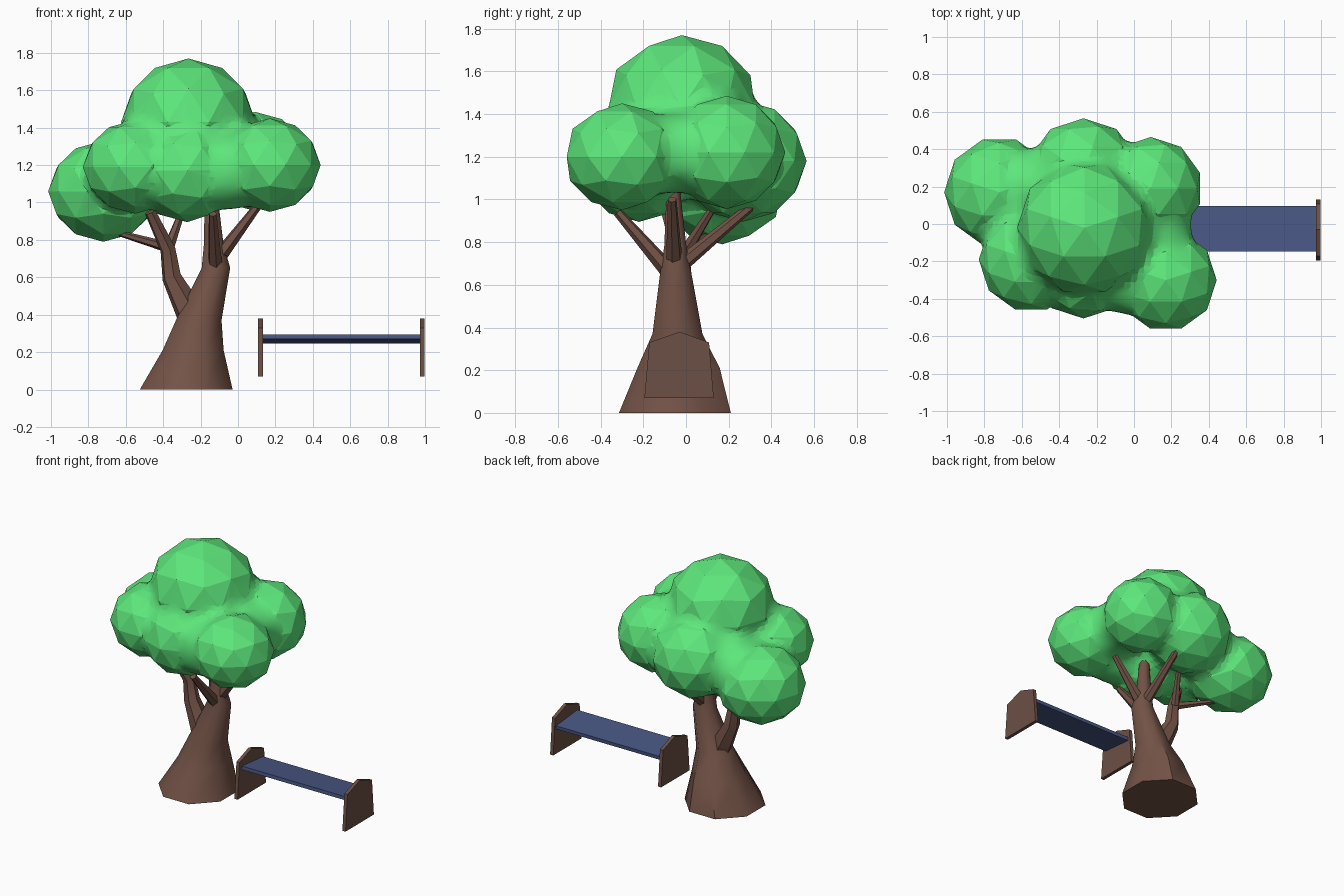
import bpy, bmesh, math
from mathutils import Vector, Matrix

if "Cube" in bpy.data.objects:
    bpy.data.objects.remove(bpy.data.objects["Cube"])


def material(name, color):
    m = bpy.data.materials.new(name)
    m.diffuse_color = (*color, 1)
    m.use_nodes = True
    m.node_tree.nodes["Principled BSDF"].inputs["Base Color"].default_value = m.diffuse_color
    return m


LEAF = material("leaf green", (0.11, 0.80, 0.20))
BARK = material("bark brown", (0.17, 0.085, 0.062))
WOOD = material("panel brown", (0.15, 0.08, 0.06))
BLUE = material("seat blue", (0.065, 0.095, 0.23))


def add_object(name, bm, mat):
    bmesh.ops.recalc_face_normals(bm, faces=bm.faces[:])
    me = bpy.data.meshes.new(name)
    bm.to_mesh(me)
    bm.free()
    ob = bpy.data.objects.new(name, me)
    bpy.context.collection.objects.link(ob)
    me.materials.append(mat)
    return ob


def smooth(ob, degrees):
    bpy.ops.object.select_all(action='DESELECT')
    ob.select_set(True)
    bpy.context.view_layer.objects.active = ob
    bpy.ops.object.shade_smooth_by_angle(angle=math.radians(degrees))


def loft(bm, rings):
    loops = [[bm.verts.new(p) for p in r] for r in rings]
    n = len(loops[0])
    for a, b in zip(loops, loops[1:]):
        for i in range(n):
            j = (i + 1) % n
            bm.faces.new((a[i], a[j], b[j], b[i]))
    bm.faces.new(loops[0])
    bm.faces.new(loops[-1])


def branch(name, path, sides=6):
    """Tapered limb; path holds (x, y, z, radius)."""
    pts = [Vector(p[:3]) for p in path]
    rings = []
    for i, p in enumerate(pts):
        d = (pts[min(i + 1, len(pts) - 1)] - pts[max(i - 1, 0)]).normalized()
        u = d.cross(Vector((0.3, 1, 0))).normalized()
        v = d.cross(u)
        r = path[i][3]
        rings.append([p + r * (math.cos(t) * u + math.sin(t) * v)
                      for t in (math.tau * k / sides for k in range(sides))])
    bm = bmesh.new()
    loft(bm, rings)
    return add_object(name, bm, BARK)


def prism(name, profile, x0, x1, mat):
    """(y, z) profile extruded along x."""
    bm = bmesh.new()
    loft(bm, [[(x, y, z) for y, z in profile] for x in (x0, x1)])
    return add_object(name, bm, mat)


def evaluated(ob):
    """Bake the modifiers of an object."""
    dg = bpy.context.evaluated_depsgraph_get()
    me = bpy.data.meshes.new_from_object(ob.evaluated_get(dg))
    ob.modifiers.clear()
    ob.data = me


# flared trunk: centre x, centre y, z, half width x, half width y
trunk = [(-0.277, -0.052, 0, 0.248, 0.262), (-0.24, -0.035, 0.21, 0.163, 0.193),
         (-0.21, -0.04, 0.37, 0.122, 0.117), (-0.118, -0.048, 0.65, 0.076, 0.074),
         (-0.13, -0.05, 0.78, 0.052, 0.052), (-0.145, -0.06, 1.06, 0.033, 0.03)]
angles = [math.tau * (k + 0.5) / 8 for k in range(8)]
s = 1 / math.cos(math.pi / 8)
bm = bmesh.new()
loft(bm, [[(x + s * rx * math.cos(t), y + s * ry * math.sin(t), z) for t in angles]
          for x, y, z, rx, ry in trunk])
smooth(add_object("trunk", bm, BARK), 46)

# limbs and twigs
smooth(branch("left_limb", [(-0.23, -0.04, 0.36, 0.085), (-0.355, -0.02, 0.6, 0.053),
                            (-0.375, -0.025, 0.75, 0.042), (-0.47, -0.09, 0.95, 0.03)]), 35)
branch("left_twig", [(-0.39, -0.01, 0.765, 0.028), (-0.65, 0.12, 0.84, 0.015)])
branch("back_twig", [(-0.37, 0, 0.76, 0.03), (-0.30, 0.12, 0.95, 0.018)])

# three branches fanning out of the trunk
branch("front_branch", [(-0.12, -0.06, 0.64, 0.042), (-0.135, -0.32, 0.94, 0.022)])
branch("back_branch", [(-0.12, -0.03, 0.69, 0.038), (-0.13, 0.32, 0.98, 0.02)])
branch("right_branch", [(-0.10, -0.055, 0.71, 0.04), (0.12, -0.065, 1.0, 0.021)])

# leaf clumps: x, y, z, radius, height radius, turn
clumps = [(-0.265, -0.02, 1.43, 0.36, 0.34, 18), (-0.72, 0.17, 1.06, 0.295, 0.27, 18),
          (-0.55, -0.19, 1.19, 0.28, 0.25, 18), (0.17, -0.30, 1.20, 0.272, 0.25, 18),
          (0.09, 0.19, 1.22, 0.275, 0.265, 0), (-0.27, 0.265, 1.18, 0.30, 0.285, 0),
          (-0.27, -0.22, 1.17, 0.285, 0.275, 0)]
fillers = [(0.09, -0.05, 1.22, 0.235, 0.2, 0), (-0.04, -0.27, 1.17, 0.225, 0.22, 0),
           (-0.5, 0.18, 1.15, 0.24, 0.22, 0)]


def clump_mesh(items):
    bm = bmesh.new()
    for x, y, z, r, h, turn in items:
        mat = (Matrix.Translation((x, y, z)) @ Matrix.Diagonal((r, r, h, 1))
               @ Matrix.Rotation(math.radians(turn), 4, 'Z'))
        bmesh.ops.create_icosphere(bm, subdivisions=2, radius=1, matrix=mat)
    return bm


# softened core that fills the creases between clumps
crown = add_object("leaf_crown", clump_mesh(clumps + fillers), LEAF)
m = crown.modifiers.new("voxels", 'REMESH')
m.mode = 'VOXEL'
m.voxel_size = 0.035
m = crown.modifiers.new("soften", 'SMOOTH')
m.factor = 0.5
m.iterations = 10
evaluated(crown)

# merge the faceted clumps into the core
for c in clumps:
    tool = add_object("clump_tool", clump_mesh([c]), LEAF)
    m = crown.modifiers.new("merge", 'BOOLEAN')
    m.operation = 'UNION'
    m.solver = 'EXACT'
    m.object = tool
    evaluated(crown)
    bpy.data.objects.remove(tool)
crown.data.materials.clear()
crown.data.materials.append(LEAF)
for p in crown.data.polygons:
    p.material_index = 0
smooth(crown, 13)

# bench: two end panels and a slightly reclined seat
panel = [(-0.195, 0.07), (0.13, 0.07), (0.108, 0.33), (-0.03, 0.38), (-0.172, 0.33)]
prism("left_bench_panel", panel, 0.108, 0.133, WOOD)
prism("right_bench_panel", panel, 0.973, 0.998, WOOD)
seat = [(-0.148, 0.27), (0.095, 0.247), (0.097, 0.272), (-0.146, 0.295)]
prism("bench_seat", seat, 0.13, 0.976, BLUE)
